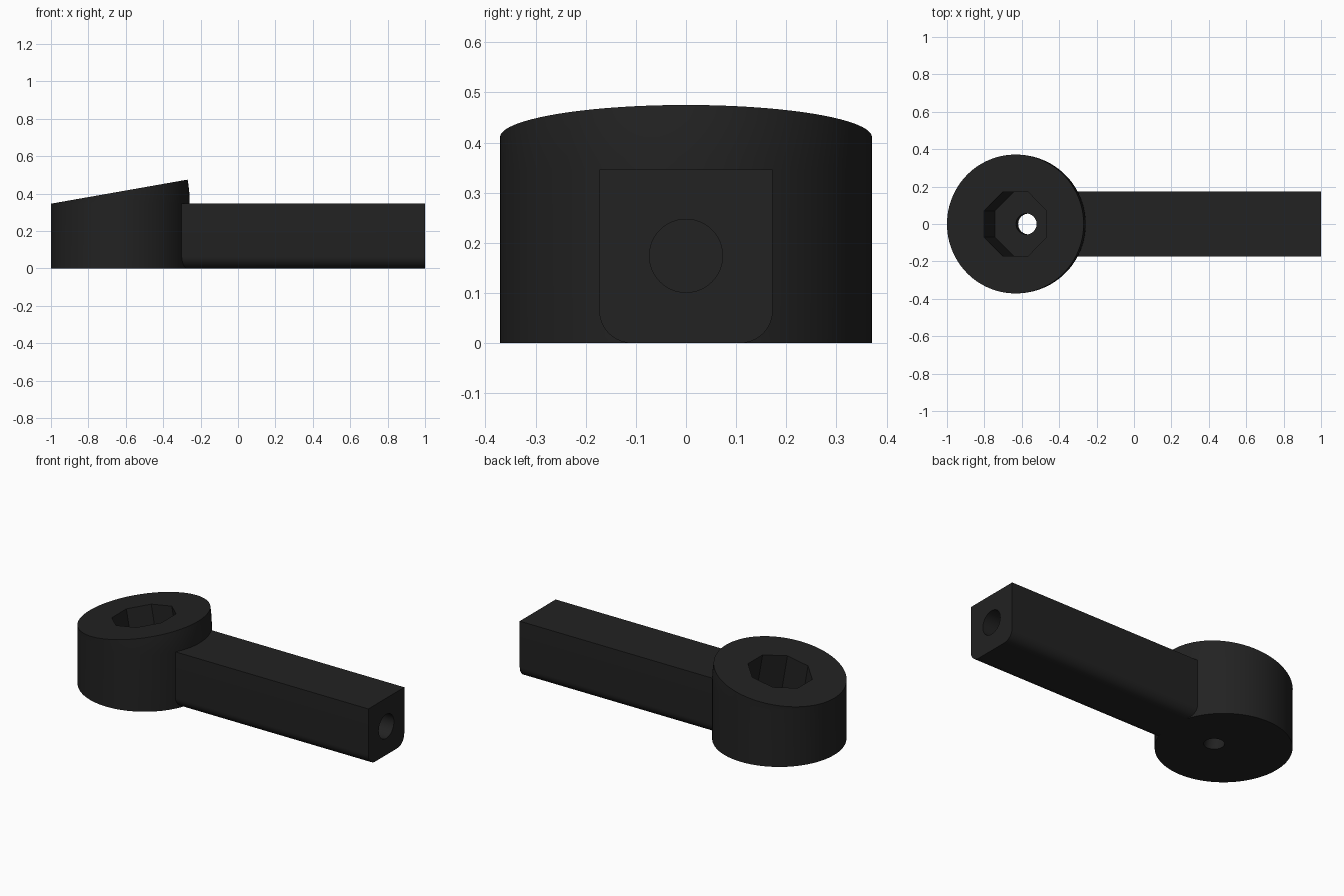
import bpy, bmesh, math
from mathutils import Matrix, Vector

if "Cube" in bpy.data.objects:
    bpy.data.objects.remove(bpy.data.objects["Cube"])

TILT = math.radians(10)
R, CX, H, W = 0.371, -0.629, 0.346, 0.173   # head radius, head centre, bar height, bar half width

black = bpy.data.materials.new("black_plastic")
black.diffuse_color = (0.016, 0.016, 0.016, 1)
black.use_nodes = True
black.node_tree.nodes["Principled BSDF"].inputs["Base Color"].default_value = black.diffuse_color


def finish(name, bm):
    bmesh.ops.remove_doubles(bm, verts=bm.verts, dist=1e-5)
    bmesh.ops.recalc_face_normals(bm, faces=bm.faces)
    me = bpy.data.meshes.new(name)
    bm.to_mesh(me)
    bm.free()
    ob = bpy.data.objects.new(name, me)
    bpy.context.collection.objects.link(ob)
    me.materials.append(black)
    return ob


def loft(name, rings):
    """Closed solid through a list of equal-length point loops."""
    bm = bmesh.new()
    loops = [[bm.verts.new(p) for p in ring] for ring in rings]
    n = len(loops[0])
    for a, b in zip(loops, loops[1:]):
        for i in range(n):
            j = (i + 1) % n
            bm.faces.new((a[i], a[j], b[j], b[i]))
    bm.faces.new(loops[0][::-1])
    bm.faces.new(loops[-1])
    return finish(name, bm)


def circle(n, r, offset=0.0):
    return [Vector((r * math.cos(offset + 2 * math.pi * i / n),
                    r * math.sin(offset + 2 * math.pi * i / n), 0)) for i in range(n)]


def prism(name, ring, matrix, z0, z1):
    return loft(name, [[matrix @ (p + Vector((0, 0, z))) for p in ring] for z in (z0, z1)])


def boolean(target, tool, op):
    mod = target.modifiers.new(op.lower(), 'BOOLEAN')
    mod.object, mod.operation, mod.solver = tool, op, 'EXACT'
    bpy.context.view_layer.objects.active = target
    bpy.ops.object.modifier_apply(modifier=mod.name)
    bpy.data.objects.remove(tool)


# Round head: upright cylinder, then its top circle swung upward about the left edge
base = [p + Vector((CX, 0, 0)) for p in circle(96, R)]
hinge = Vector((CX - R, 0, H))
rings = [base]
for k in range(6):
    rot = Matrix.Rotation(-TILT * k / 5, 4, 'Y')
    rings.append([hinge + rot @ (p + Vector((0, 0, H)) - hinge) for p in base])
wrench = loft("socket_handle", rings)

# Square bar with rounded lower edges
r = 0.065
half = [(W - r + r * math.sin(a), r - r * math.cos(a))
        for a in [math.pi / 2 * i / 10 for i in range(11)]] + [(W, H)]
section = half + [(-y, z) for y, z in reversed(half)]
bar = loft("bar", [[(x, y, z) for y, z in section] for x in (-0.40, 1.0)])
boolean(wrench, bar, 'UNION')

# Eight-sided pocket and through hole, square to the slanted top
top_mid = hinge + Matrix.Rotation(-TILT, 4, 'Y') @ Vector((R, 0, 0))
axis = Matrix.Translation(top_mid) @ Matrix.Rotation(-TILT, 4, 'Y')
octagon = circle(8, 0.17 / math.cos(math.pi / 8), math.pi / 8)
boolean(wrench, prism("pocket", octagon, axis, -0.34, 0.1), 'DIFFERENCE')
boolean(wrench, prism("through_hole", circle(40, 0.056), axis, -0.6, -0.3), 'DIFFERENCE')

# Blind hole in the bar end
end = Matrix.Translation((1, 0, 0.174)) @ Matrix.Rotation(math.pi / 2, 4, 'Y')
boolean(wrench, prism("end_hole", circle(48, 0.073), end, -0.6, 0.1), 'DIFFERENCE')

bpy.ops.object.select_all(action='DESELECT')
wrench.select_set(True)
bpy.context.view_layer.objects.active = wrench
bpy.ops.object.shade_smooth_by_angle(angle=math.radians(30))
